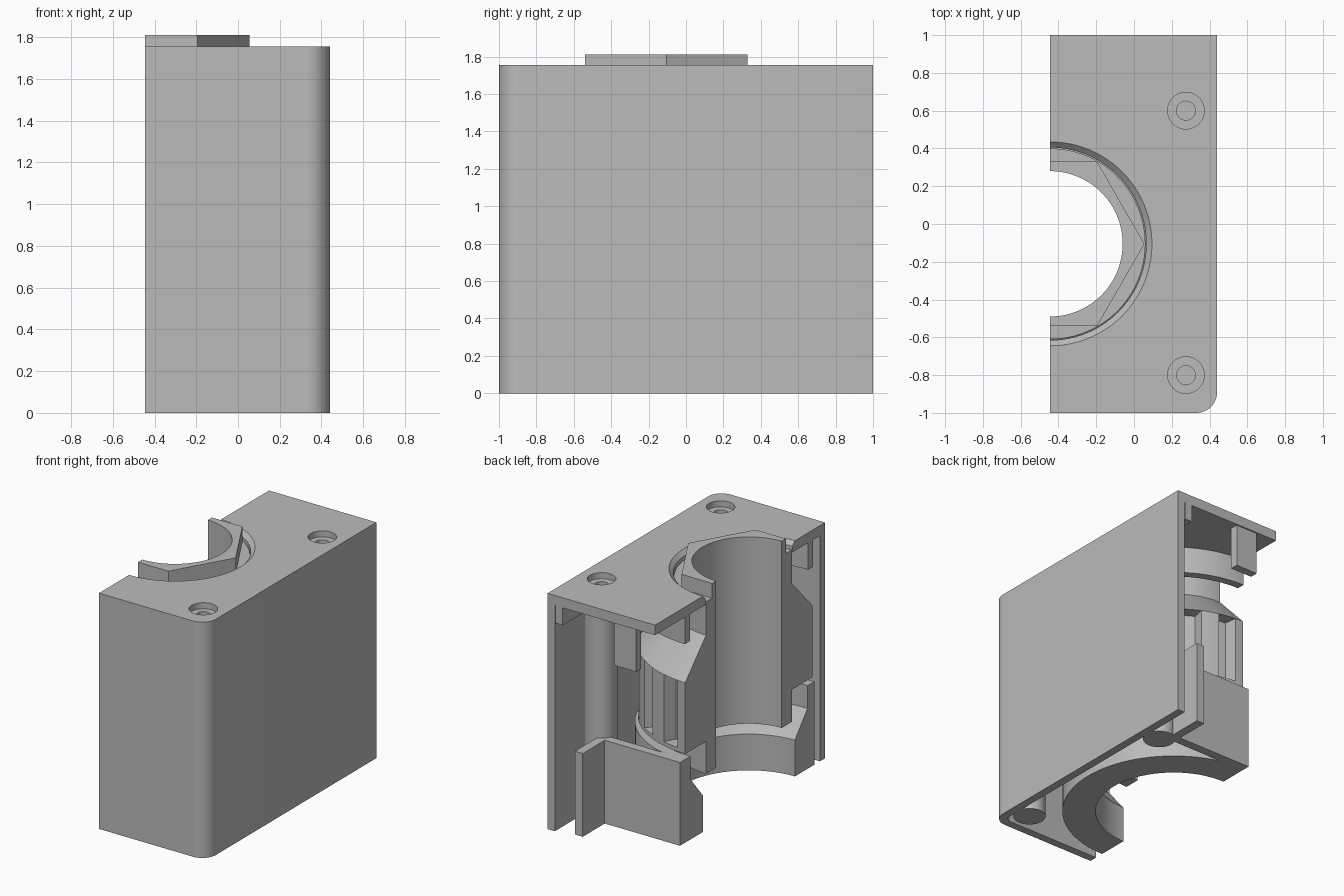
import bpy, bmesh, math

cube = bpy.data.objects.get("Cube")
if cube:
    bpy.data.objects.remove(cube)

CUT, CY = -0.445, -0.105        # section plane and rotor axis
TOP, ROOF, WALL = 1.755, 1.68, 0.06

grey = bpy.data.materials.new("plain grey")
grey.use_nodes = True
grey.diffuse_color = (0.5, 0.5, 0.5, 1)
grey.node_tree.nodes["Principled BSDF"].inputs["Base Color"].default_value = (0.5, 0.5, 0.5, 1)


def finish(name, bm):
    bmesh.ops.recalc_face_normals(bm, faces=bm.faces)
    mesh = bpy.data.meshes.new(name)
    bm.to_mesh(mesh)
    bm.free()
    mesh.materials.append(grey)
    ob = bpy.data.objects.new(name, mesh)
    bpy.context.collection.objects.link(ob)
    return ob


def smooth(ob):
    bpy.ops.object.select_all(action='DESELECT')
    ob.select_set(True)
    bpy.context.view_layer.objects.active = ob
    bpy.ops.object.shade_smooth_by_angle(angle=math.radians(25))


def prism(name, points, z0, z1):
    bm = bmesh.new()
    rings = [[bm.verts.new((x, y, z)) for x, y in points] for z in (z0, z1)]
    for ring in rings:
        bm.faces.new(ring)
    n = len(points)
    for i in range(n):
        j = (i + 1) % n
        bm.faces.new((rings[0][i], rings[0][j], rings[1][j], rings[1][i]))
    return finish(name, bm)


def box(name, x0, x1, y0, y1, z0, z1):
    return prism(name, [(x0, y0), (x1, y0), (x1, y1), (x0, y1)], z0, z1)


def half_lathe(name, profile, steps=48):
    """Sweep a closed (radius, z) profile through the half turn on the +x side."""
    bm = bmesh.new()
    rings = []
    for k in range(steps + 1):
        a = math.pi * (k / steps - 0.5)
        rings.append([bm.verts.new((CUT + r * math.cos(a), CY + r * math.sin(a), z)) for r, z in profile])
    n = len(profile)
    for a, b in zip(rings, rings[1:]):
        for i in range(n):
            j = (i + 1) % n
            bm.faces.new((a[i], a[j], b[j], b[i]))
    bm.faces.new(rings[0])
    bm.faces.new(rings[-1])
    return finish(name, bm)


def arc(cx, cy, r, start, end, steps):
    span = end - start
    return [(cx + r * math.cos(math.radians(start + span * k / steps)),
             cy + r * math.sin(math.radians(start + span * k / steps))) for k in range(steps + 1)]


def disc(name, x, y, r, z0, z1):
    return prism(name, arc(x, y, r, 0, 360, 40)[:-1], z0, z1)


def carve(ob, cutter):
    cutter.hide_render = True
    mod = ob.modifiers.new("carve", 'BOOLEAN')
    mod.operation, mod.solver, mod.object = 'DIFFERENCE', 'EXACT', cutter
    bpy.ops.object.select_all(action='DESELECT')
    ob.select_set(True)
    bpy.context.view_layer.objects.active = ob
    bpy.ops.object.modifier_apply(modifier=mod.name)
    bpy.data.objects.remove(cutter)


# Housing: front wall, side wall and roof, open at the bottom, back and section plane
R = 0.11
outline = [(CUT, -1)] + arc(0.44 - R, -1 + R, R, -90, 0, 12) + [(0.44, 1), (CUT, 1)]
housing = prism("housing", outline, 0, TOP)
r = R - WALL
inner = [(-1, -1 + WALL)] + arc(0.44 - R, -1 + R, r, -90, 0, 8) + [(0.44 - WALL, 2), (-1, 2)]
carve(housing, prism("cavity_cutter", inner, -1, ROOF))

# Chamfered roof opening for the rotor
bm = bmesh.new()
levels = [(0.51, 1.5), (0.51, 1.725), (0.54, TOP), (0.54, 1.9)]
circles = [[bm.verts.new((x, y, z)) for x, y in arc(CUT, CY, rad, 0, 360, 96)[:-1]] for rad, z in levels]
for a, b in zip(circles, circles[1:]):
    for i in range(96):
        j = (i + 1) % 96
        bm.faces.new((a[i], a[j], b[j], b[i]))
bm.faces.new(circles[0])
bm.faces.new(circles[-1])
carve(housing, finish("opening_cutter", bm))

# Screw posts with stepped screw recesses in the roof
for label, y in (("front", -0.8), ("back", 0.6)):
    carve(housing, disc("recess_cutter", 0.275, y, 0.097, TOP - 0.045, 2))
    carve(housing, disc("screw_hole_cutter", 0.275, y, 0.05, 1.6, 2))
    smooth(disc(label + "_screw_post", 0.275, y, 0.112, 0, ROOF - 0.03))
smooth(housing)

# Ribs, tab and collar hanging below the roof
box("roof_side_lip", 0.315, 0.375, 0.72, 1.0, 1.55, ROOF)
box("roof_tab", -0.28, -0.1, 0.93, 0.99, 1.36, ROOF)
smooth(half_lathe("roof_collar", [(0.695, 1.48), (0.755, 1.48), (0.755, ROOF), (0.695, ROOF)]))

# Rotor: hollow shaft with a conical shoulder
BORE, SHAFT, RIM = 0.385, 0.505, 0.75
smooth(half_lathe("rotor_shaft", [
    (BORE, 0.42), (SHAFT, 0.42), (SHAFT, 0.66), (RIM - 0.09, 0.66), (RIM - 0.09, 1.19),
    (RIM, 1.19), (SHAFT, 1.45), (SHAFT, 1.7), (BORE, 1.7)]))
smooth(half_lathe("rotor_rim_disc", [(0.6, 0.66), (RIM, 0.66), (RIM, 0.69), (0.6, 0.69)]))

# Fluted teeth around the rotor
for k in range(10):
    mid = -90 + 20 * k
    lo, hi = max(mid - 5, -90), min(mid + 5, 90)
    tooth = arc(CUT, CY, RIM, lo, hi, 4) + arc(CUT, CY, 0.65, min(hi + 2, 90), max(lo - 2, -90), 4)
    smooth(prism("rotor_tooth", tooth, 0.69, 1.19))

# Hexagonal head with the bore running through
head = [(CUT, CY - 0.435), (CUT + 0.25, CY - 0.435), (CUT + 0.5, CY),
        (CUT + 0.25, CY + 0.435), (CUT, CY + 0.435)] + arc(CUT, CY, BORE, 90, -90, 48)
smooth(prism("hex_head", head, 1.7, 1.81))

# Lower bearing seat, with back wall and locating plate
smooth(half_lathe("bearing_seat", [
    (0.54, 0), (0.77, 0), (0.77, 0.62), (0.69, 0.62), (0.69, 0.45), (0.54, 0.27)]))
box("seat_back_wall", CUT, 0.24, 0.64, 0.706, 0, 0.62)
box("locating_plate", 0.175, 0.24, 0.706, 0.965, 0, 0.62)
